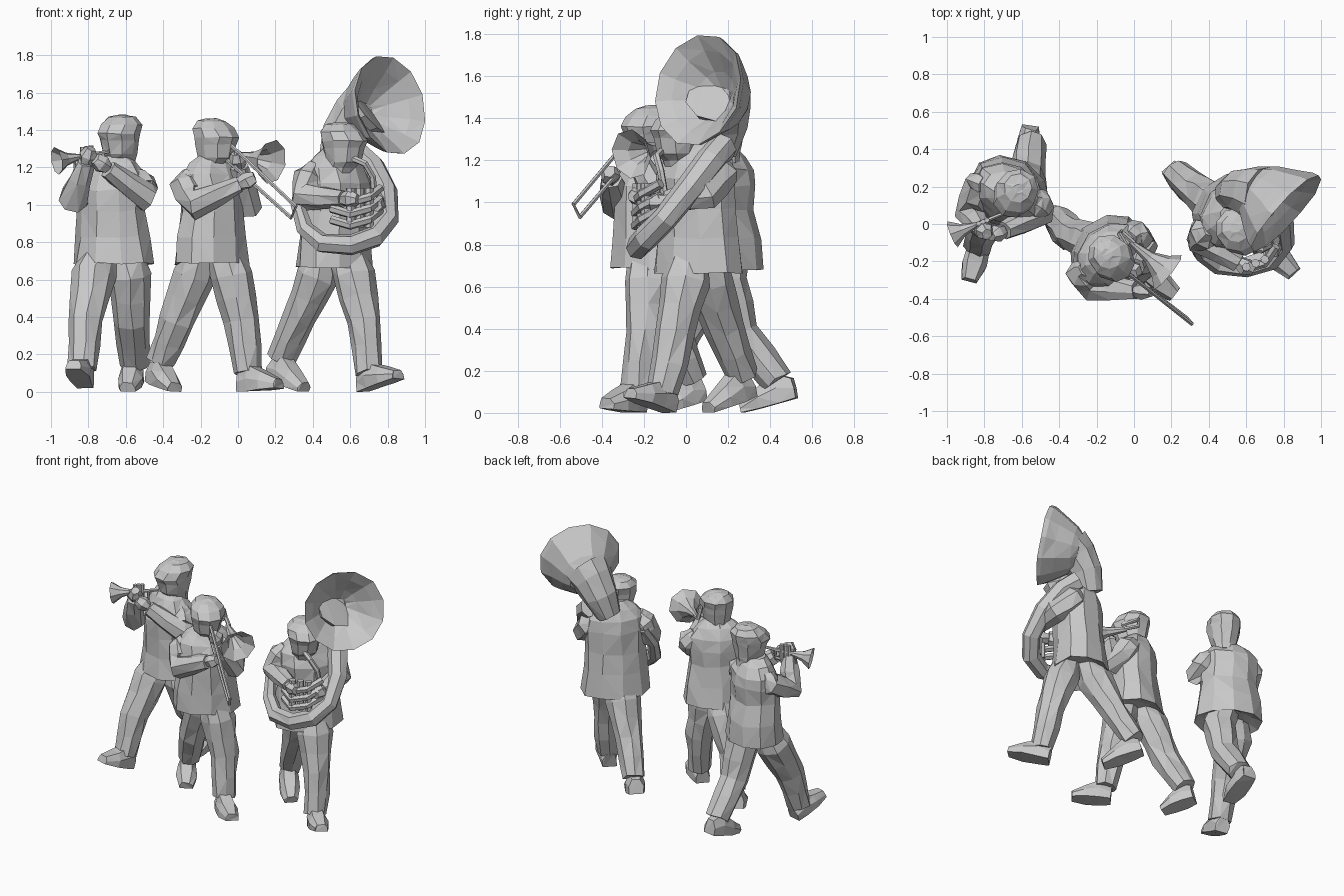
import bpy, bmesh, math, random
from mathutils import Vector as V

if "Cube" in bpy.data.objects:
    bpy.data.objects.remove(bpy.data.objects["Cube"])

random.seed(4)
grey = bpy.data.materials.new("stone grey")
grey.diffuse_color = (0.58, 0.58, 0.58, 1)
grey.use_nodes = True
grey.node_tree.nodes["Principled BSDF"].inputs["Base Color"].default_value = grey.diffuse_color


def skin(name, rings, wrinkle=0.0, caps=True):
    """Join a list of point rings into one faceted object."""
    bm = bmesh.new()
    rows = []
    for ring in rings:
        rows.append([bm.verts.new(V(p) + V([random.uniform(-wrinkle, wrinkle) for _ in range(3)]))
                     for p in ring])
    n = len(rows[0])
    for a, b in zip(rows, rows[1:]):
        for i in range(n):
            j = (i + 1) % n
            bm.faces.new((a[i], a[j], b[j], b[i]))
    if caps:
        bm.faces.new(rows[0][::-1])
        bm.faces.new(rows[-1])
    bmesh.ops.triangulate(bm, faces=bm.faces[:])
    bmesh.ops.recalc_face_normals(bm, faces=bm.faces[:])
    for v in bm.verts:
        v.co.z = max(v.co.z, 0)
    me = bpy.data.meshes.new(name)
    bm.to_mesh(me)
    bm.free()
    me.materials.append(grey)
    ob = bpy.data.objects.new(name, me)
    bpy.context.collection.objects.link(ob)
    return ob


def circle(c, u, w, r, n):
    return [V(c) + (u * math.cos(k * math.tau / n) + w * math.sin(k * math.tau / n)) * r for k in range(n)]


def tube(name, pts, radii, n=6, wrinkle=0.0, split=1):
    """Round tube through points, with a radius at each point."""
    pts = [V(p) for p in pts]
    if not isinstance(radii, (list, tuple)):
        radii = [radii] * len(pts)
    P, R = [pts[0]], [radii[0]]
    for i in range(len(pts) - 1):
        for s in range(1, split + 1):
            P.append(pts[i].lerp(pts[i + 1], s / split))
            R.append(radii[i] + (radii[i + 1] - radii[i]) * s / split)
    rings, u = [], None
    for i, p in enumerate(P):
        t = (P[min(i + 1, len(P) - 1)] - P[max(i - 1, 0)]).normalized()
        u = t.orthogonal() if u is None else u - t * u.dot(t)
        u.normalize()
        rings.append(circle(p, u, t.cross(u), R[i], n))
    return skin(name, rings, wrinkle)


def bell(name, c, axis, profile, n=10, wrinkle=0.0):
    """Flared horn turned about an axis; profile is (offset along axis, radius)."""
    a = V(axis).normalized()
    u = a.orthogonal().normalized()
    w = a.cross(u)
    return skin(name, [circle(V(c) + a * o, u, w, r, n) for o, r in profile], wrinkle)


def stack(name, c, face, rows, n, wrinkle):
    """Oval rings stacked upward: (height, forward shift, half width, half depth)."""
    f = V((face[0], face[1], 0)).normalized()
    s = V((-f.y, f.x, 0))
    rings = []
    for z, sh, w, d in rows:
        o = V((c[0], c[1], z)) + f * sh
        rings.append([o + f * d * math.cos(k * math.tau / n) + s * w * math.sin(k * math.tau / n)
                      for k in range(n)])
    return skin(name, rings, wrinkle)


def shoe(name, heel, toe):
    h, t = V(heel), V(toe)
    d = (t - h).normalized()
    s = d.cross(V((0, 0, 1))).normalized()
    up = s.cross(d)
    rings = []
    for k, w, ht in ((0, .046, .1), (.3, .058, .14), (.65, .063, .095), (1, .042, .05)):
        o = h.lerp(t, k)
        rings.append([o + s * w * a + up * ht * b for a, b in
                      ((-1, 0), (1, 0), (1.05, .5), (.6, 1), (-.6, 1), (-1.05, .5))])
    skin(name, rings, .004)


def player(tag, body, face, head, head_top, girth, lift, legs, shoes, arms):
    g = girth
    stack(tag + "_coat", body, face, [
        (.71, 0, .16 * g, .12 * g), (.685 - lift / 2, 0, .228 * g, .185 * g), (.83, 0, .21 * g, .17 * g),
        (.97, .01, .19 * g, .155 * g), (1.08 + lift, .01, .2 * g, .158 * g),
        (1.16 + lift, 0, .19 * g, .135 * g), (1.225 + lift, 0, .135 * g, .1 * g),
        (1.265 + lift, .01, .075, .07)], 10, .008)
    k = head_top - 1.48
    stack(tag + "_head_and_cap", head, face, [
        (1.19 + k, -.01, .07, .07), (1.24 + k, 0, .075, .08), (1.27 + k, .015, .088, .103),
        (1.345 + k, .018, .105, .118), (1.38 + k, .025, .114, .132), (1.43 + k, .0, .114, .12),
        (1.468 + k, -.01, .075, .08), (1.48 + k, -.01, .03, .03)], 9, .004)
    for side, pts in zip(("front", "back"), legs):
        top = V(pts[0]).lerp(V((body[0], body[1], .8)), .3)
        tube(f"{tag}_{side}_trouser_leg", [top] + pts[1:], [.09, .116, .092, .077], 8, .008, 2)
    for side, (h, t) in zip(("front", "back"), shoes):
        shoe(f"{tag}_{side}_shoe", h, t)
    for side, (s, e, h) in zip(("right", "left"), arms):
        inner = V(s).lerp(V((body[0], body[1], 1.19 + lift)), .22)
        tube(f"{tag}_{side}_sleeve", [inner, V(s) - V((0, 0, .04)), e, V(e).lerp(V(h), .85)],
             [.05, .082, .08, .05], 7, .006, 2)
        d = (V(h) - V(e)).normalized() * .045
        tube(f"{tag}_{side}_hand", [V(h) - d, h, V(h) + d], [.034, .05, .031], 6, .004)


# Trumpet player on the left
player("trumpeter", (-.67, .17), (-.5, -.87), (-.625, .18), 1.48, 1.0, 0,
       [[(-.74, .15, .78), (-.77, .1, .62), (-.81, -.03, .38), (-.83, -.11, .12)],
        [(-.6, .2, .78), (-.58, .18, .62), (-.57, .26, .38), (-.55, .43, .15)]],
       [((-.82, -.08, .02), (-.88, -.31, .12)), ((-.55, .53, .07), (-.59, .27, 0))],
       [((-.83, .22, 1.16), (-.88, .05, 1.03), (-.8, -.04, 1.26)),
        ((-.52, .12, 1.16), (-.495, .06, 1.04), (-.73, -.05, 1.22))])
m, b = V((-.69, .06, 1.285)), V((-.97, -.055, 1.235))
ax = (b - m).normalized()
tube("trumpet_pipe", [m, b - ax * .1], [.01, .014])
bell("trumpet_bell", b, ax, [(-.14, .013), (-.06, .035), (0, .075), (-.04, .03), (-.08, .012)], 8)
tube("trumpet_loop", [m.lerp(b, .2), m.lerp(b, .2) - V((0, 0, .06)), m.lerp(b, .65) - V((0, 0, .06)),
                      m.lerp(b, .65)], .012)
for i in range(3):
    q = m.lerp(b, .34 + i * .08)
    tube("trumpet_valve", [q - V((0, 0, .08)), q + V((0, 0, .05))], .014)

# Trombone player in the middle
player("trombonist", (-.14, -.16), (.7, -.72), (-.135, -.17), 1.46, 1.0, 0,
       [[(-.06, -.18, .78), (-.03, -.18, .62), (.02, -.19, .38), (.05, -.23, .1)],
        [(-.22, -.13, .78), (-.23, -.1, .62), (-.33, -.06, .38), (-.41, .03, .16)]],
       [((.02, -.22, 0), (.22, -.38, .02)), ((-.46, .08, .06), (-.34, -.11, 0))],
       [((-.28, -.26, 1.15), (-.23, -.33, 1.0), (.05, -.36, 1.13)),
        ((0, -.05, 1.15), (.05, -.12, 1.0), (.0, -.25, 1.24))])
bell("trombone_bell", (.18, -.26, 1.23), (.75, -.62, -.15),
     [(-.26, .014), (-.13, .035), (-.05, .075), (0, .12), (-.05, .06), (-.14, .02)], 8)
tube("trombone_tuning_bow", [(-.0, -.1, 1.27), (-.07, -.04, 1.29), (-.08, -.05, 1.35),
                             (-.02, -.15, 1.33)], .014)
tube("trombone_slide", [(-.05, -.25, 1.33), (.31, -.535, .99), (.285, -.505, .93), (-.06, -.24, 1.24)], .011)
tube("trombone_brace", [(-.01, -.28, 1.29), (-.01, -.27, 1.2)], .011)

# Sousaphone player on the right
player("sousaphonist", (.52, .06), (.75, -.66), (.55, -.03), 1.44, 1.04, .04,
       [[(.58, .01, .78), (.62, 0, .62), (.67, -.05, .38), (.7, -.11, .1)],
        [(.45, .1, .78), (.43, .11, .62), (.33, .18, .4), (.23, .27, .18)]],
       [((.67, -.08, 0), (.86, -.27, .07)), ((.18, .31, .08), (.35, .11, 0))],
       [((.38, -.05, 1.19), (.345, -.08, 1.04), (.6, -.23, 1.03)),
        ((.65, .17, 1.18), (.75, .09, 1.04), (.74, -.13, 1.0))])
bell("sousaphone_bell", (.815, .055, 1.535), (.69, -.62, .2),
     [(-.24, .12), (-.2, .16), (-.1, .222), (-.03, .265), (0, .272), (-.05, .205), (-.13, .12), (-.18, .05)],
     12, .004)
tube("sousaphone_throat", [(.69, .155, 1.515), (.63, .17, 1.47), (.56, .18, 1.37), (.51, .16, 1.24)],
     [.16, .14, .115, .085], 9, .004)
tube("sousaphone_ring", [(.64, .18, 1.27), (.72, .12, 1.2), (.79, .02, 1.07), (.8, -.1, .92),
                         (.73, -.19, .83), (.6, -.23, .785), (.45, -.215, .795), (.36, -.155, .87),
                         (.32, -.08, 1.0), (.34, .0, 1.12)],
     [.07, .07, .066, .062, .06, .057, .053, .046, .038, .03], 7, .003)
for i in range(3):
    # valve tubing in front of the chest
    z = .92 + .06 * i
    tube("sousaphone_valve_loop", [(.5, -.19, z), (.6, -.24, z - .03), (.7, -.21, z), (.76, -.12, z + .05)], .024)
    tube("sousaphone_valve", [(.6 + .05 * i, -.23 + .02 * i, .88), (.6 + .05 * i, -.23 + .02 * i, 1.09)], .024)
tube("sousaphone_mouthpipe", [(.61, -.11, 1.25), (.68, -.14, 1.22), (.72, -.12, 1.15), (.73, -.1, 1.03)], .018)
